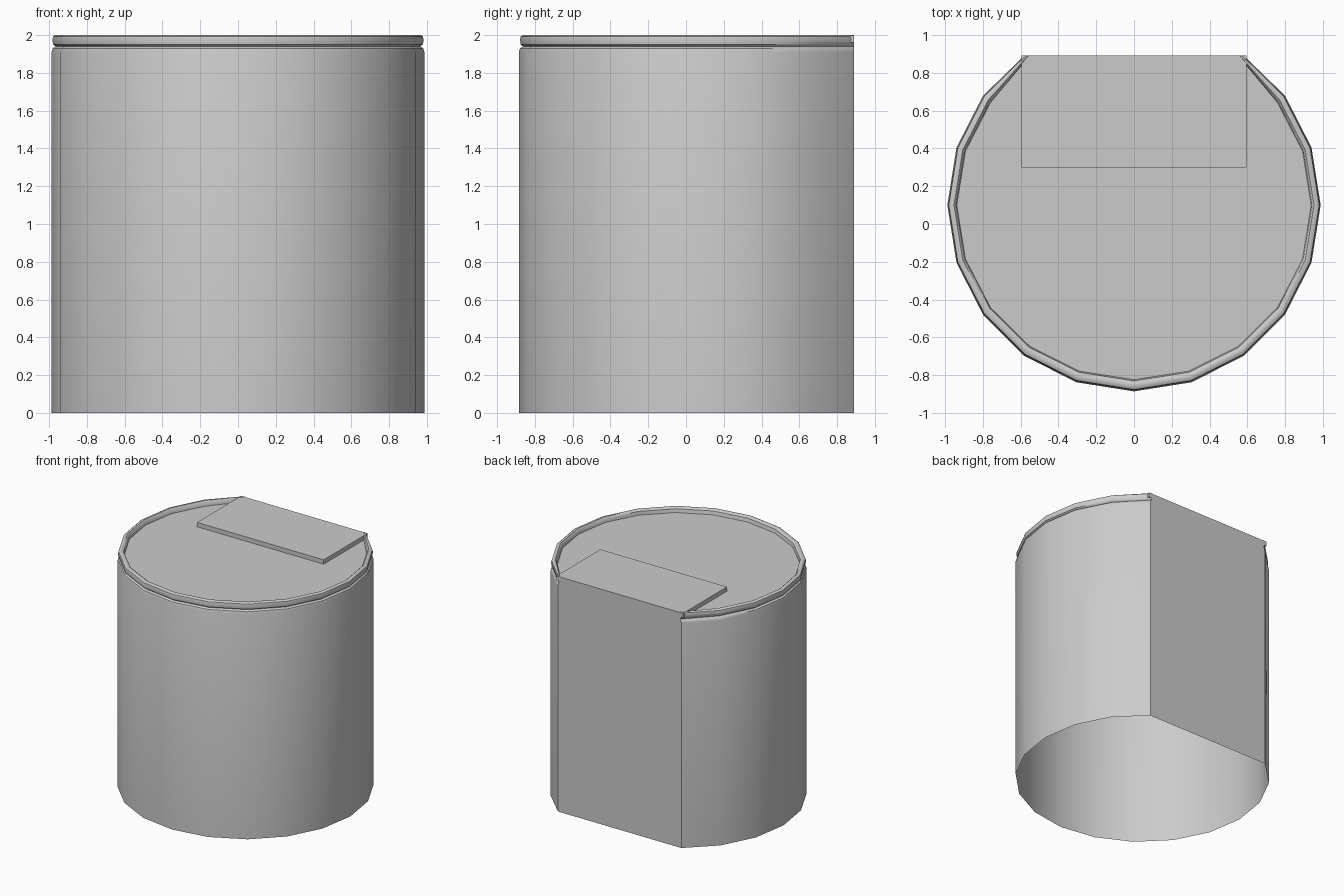
import bpy, bmesh, math

if "Cube" in bpy.data.objects:
    bpy.data.objects.remove(bpy.data.objects["Cube"])

CENTRE_Y, BACK_Y = 0.10, 0.89
STEP = math.radians(18)          # 20-sided drum, three back corners cut away


def ring(bm, rx, ry, z):
    """Open ring running round the front, its ends resting on the flat back."""
    verts = []
    for i in range(17):
        a = math.radians(126) + i * STEP
        y = CENTRE_Y + ry * math.sin(a)
        if i in (0, 16):
            y = BACK_Y
        verts.append(bm.verts.new((rx * math.cos(a), y, z)))
    return verts


def flat_backed_part(name, profile, cap):
    bm = bmesh.new()
    rings = [ring(bm, *p) for p in profile]
    for a, b in zip(rings, rings[1:]):
        for i in range(16):
            bm.faces.new((a[i], a[i + 1], b[i + 1], b[i]))
    # flat back panel
    bm.faces.new([r[-1] for r in reversed(rings)] + [r[0] for r in rings])
    if cap:
        bm.faces.new(rings[-1])
    finish(name, bm)


def finish(name, bm):
    mesh = bpy.data.meshes.new(name)
    bm.to_mesh(mesh)
    bm.free()
    obj = bpy.data.objects.new(name, mesh)
    bpy.context.collection.objects.link(obj)
    bpy.ops.object.select_all(action='DESELECT')
    obj.select_set(True)
    bpy.context.view_layer.objects.active = obj
    bpy.ops.object.shade_smooth_by_angle(angle=math.radians(40))
    return obj


# Drum wall, open underneath, with a rounded shoulder below the rim
flat_backed_part("drum_body", [
    (0.987, 0.985, 0.0), (0.987, 0.985, 1.91),
    (0.981, 0.979, 1.93), (0.965, 0.963, 1.94)], cap=False)

# Rolled rim and recessed lid
flat_backed_part("rim_and_lid", [
    (0.965, 0.963, 1.94), (0.979, 0.975, 1.95), (0.983, 0.979, 1.975),
    (0.979, 0.975, 1.993), (0.968, 0.962, 2.0), (0.952, 0.945, 2.0),
    (0.941, 0.93, 1.99), (0.937, 0.923, 1.96)], cap=True)

# Raised hinge plate along the back edge
bm = bmesh.new()
bmesh.ops.create_cube(bm, size=1)
for v in bm.verts:
    v.co.x *= 1.19
    v.co.y = 0.30 if v.co.y < 0 else BACK_Y
    v.co.z = 1.96 if v.co.z < 0 else 1.997
finish("back_plate", bm)
